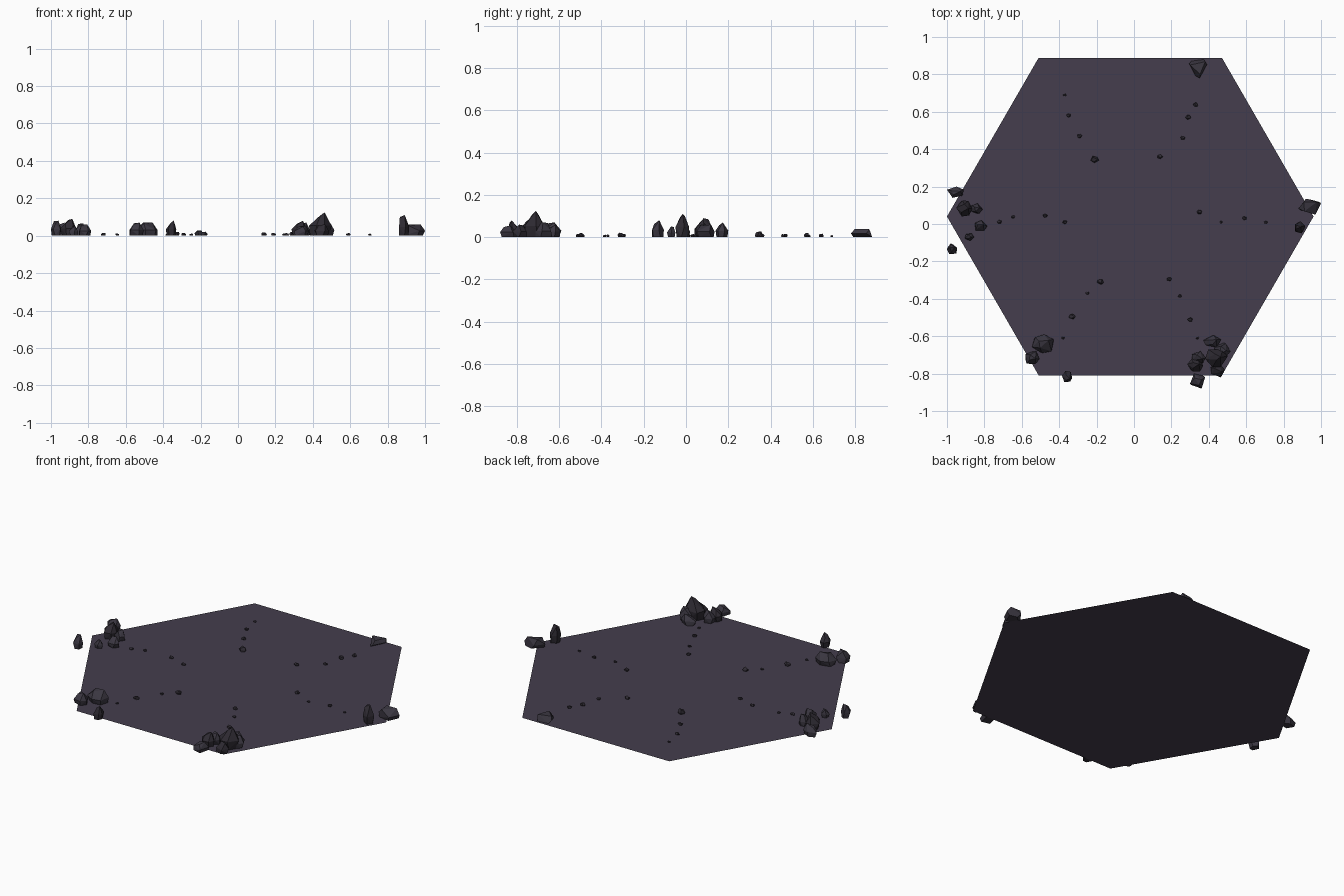
import bpy, bmesh, math, random
from mathutils import Vector

if "Cube" in bpy.data.objects:
    bpy.data.objects.remove(bpy.data.objects["Cube"])


def mat(name, rgb):
    m = bpy.data.materials.new(name)
    m.diffuse_color = (*rgb, 1)
    m.use_nodes = True
    m.node_tree.nodes["Principled BSDF"].inputs["Base Color"].default_value = m.diffuse_color
    return m


SLATE = mat("slate ground", (0.058, 0.048, 0.074))
ROCK = mat("grey rock", (0.042, 0.037, 0.052))
DARK = mat("dark rock", (0.028, 0.024, 0.033))


def finish(bm, name, material):
    me = bpy.data.meshes.new(name)
    bm.to_mesh(me)
    bm.free()
    me.materials.append(material)
    ob = bpy.data.objects.new(name, me)
    bpy.context.collection.objects.link(ob)
    return ob


def rock(name, x0, x1, y0, y1, h, material, seed, sides=6, turn=0.0, peak=(0.5, 0.5), top=0.5):
    """Faceted boulder: hull of a base ring, a bulged ring and a small crown, fitted to its box."""
    rnd = random.Random(seed)
    pts = []
    for z, r in ((0, 0.86), (0.42, 1.0), (1.0, top)):
        n = sides if z < 1 else 3
        for i in range(n):
            a = turn + math.tau * (i + rnd.uniform(-0.22, 0.22)) / n
            k = r * rnd.uniform(0.85, 1.0)
            shift = [(p - 0.5) * 1.6 if z == 1 else 0 for p in peak]
            drop = rnd.uniform(0, 0.3) if z == 1 and i else 0
            pts.append(Vector((k * math.cos(a) + shift[0], k * math.sin(a) + shift[1], z - drop)))
    lo = [min(p[i] for p in pts) for i in range(3)]
    hi = [max(p[i] for p in pts) for i in range(3)]
    box = ((x0, x1), (y0, y1), (0.002, h))
    bm = bmesh.new()
    for p in pts:
        bm.verts.new([b[0] + (p[i] - lo[i]) / (hi[i] - lo[i]) * (b[1] - b[0])
                      for i, b in enumerate(box)])
    res = bmesh.ops.convex_hull(bm, input=bm.verts[:])
    loose = {g for g in res["geom_interior"] + res["geom_unused"] if isinstance(g, bmesh.types.BMVert)}
    bmesh.ops.delete(bm, geom=list(loose), context='VERTS')
    bmesh.ops.recalc_face_normals(bm, faces=bm.faces[:])
    return finish(bm, name, material)


# Flat six-sided ground sheet
bm = bmesh.new()
bm.faces.new([bm.verts.new((-0.02 + 0.98 * math.cos(math.tau * i / 6),
                            0.04 + 0.98 * math.sin(math.tau * i / 6), 0)) for i in range(6)])
finish(bm, "ground", SLATE)

# Back slab, pointing forward
rock("back_slab", 0.295, 0.39, 0.78, 0.88, 0.04, ROCK, 1, 3, -math.pi / 2, top=0.8)

# Right corner
rock("right_slab", 0.88, 1.0, 0.05, 0.135, 0.06, ROCK, 2, 4, 0.3, top=0.75)
rock("right_spire", 0.86, 0.915, -0.05, 0.015, 0.11, DARK, 3, 5, peak=(0.35, 0.5))

# Left corner
rock("left_rock_back", -1.0, -0.91, 0.14, 0.2, 0.07, ROCK, 4, 5, 0.4)
rock("left_rock_tall", -0.95, -0.865, 0.04, 0.125, 0.09, DARK, 5, 6)
rock("left_rock_inner", -0.87, -0.81, 0.055, 0.11, 0.065, ROCK, 6, 5)
rock("left_rock_front", -0.85, -0.785, -0.035, 0.02, 0.06, ROCK, 7, 5, 0.2)
rock("left_rock_small", -0.905, -0.855, -0.09, -0.05, 0.05, ROCK, 8, 5)
rock("left_rock_outer", -1.0, -0.945, -0.16, -0.105, 0.08, ROCK, 9, 5, 0.5)

# Front left corner
rock("front_left_boulder", -0.545, -0.43, -0.69, -0.59, 0.07, ROCK, 10, 6, 0.3)
rock("front_left_rock", -0.58, -0.505, -0.75, -0.68, 0.07, ROCK, 11, 5)
rock("front_left_small", -0.385, -0.33, -0.845, -0.785, 0.08, DARK, 12, 6)

# Front right pile
rock("pile_back", 0.37, 0.465, -0.66, -0.595, 0.06, ROCK, 13, 5, 0.3)
rock("pile_side", 0.43, 0.515, -0.72, -0.635, 0.07, ROCK, 14, 5)
rock("pile_peak", 0.38, 0.5, -0.765, -0.67, 0.125, DARK, 15, 6, peak=(0.55, 0.55), top=0.3)
rock("pile_inner", 0.31, 0.385, -0.745, -0.68, 0.07, ROCK, 16, 5)
rock("pile_left", 0.285, 0.37, -0.79, -0.72, 0.08, DARK, 17, 6)
rock("pile_front", 0.41, 0.485, -0.82, -0.745, 0.06, DARK, 18, 5)
rock("pile_slab", 0.3, 0.38, -0.88, -0.80, 0.055, ROCK, 19, 4, 0.6)

# Pebble trails running out to each corner: x, y, size
PEBBLES = [
    (-0.37, 0.69, 0.018), (-0.35, 0.58, 0.024), (-0.29, 0.47, 0.026), (-0.21, 0.345, 0.045),
    (0.33, 0.64, 0.028), (0.29, 0.57, 0.032), (0.26, 0.46, 0.024), (0.14, 0.36, 0.03),
    (0.35, 0.065, 0.028), (0.465, 0.01, 0.018), (0.59, 0.03, 0.024), (0.705, 0.01, 0.018),
    (-0.37, 0.01, 0.025), (-0.475, 0.045, 0.025), (-0.645, 0.037, 0.02), (-0.72, 0.012, 0.024),
    (-0.18, -0.31, 0.036), (-0.25, -0.37, 0.02), (-0.33, -0.495, 0.035), (-0.38, -0.61, 0.018),
    (0.19, -0.295, 0.026), (0.245, -0.385, 0.02), (0.3, -0.51, 0.028), (0.34, -0.61, 0.018),
]
for i, (x, y, s) in enumerate(PEBBLES):
    r, d = s / 2, s * 0.4
    rock(f"pebble_{i + 1}", x - r, x + r, y - d, y + d, s * 0.6, DARK, 40 + i, 5, i * 0.7, top=0.7)
